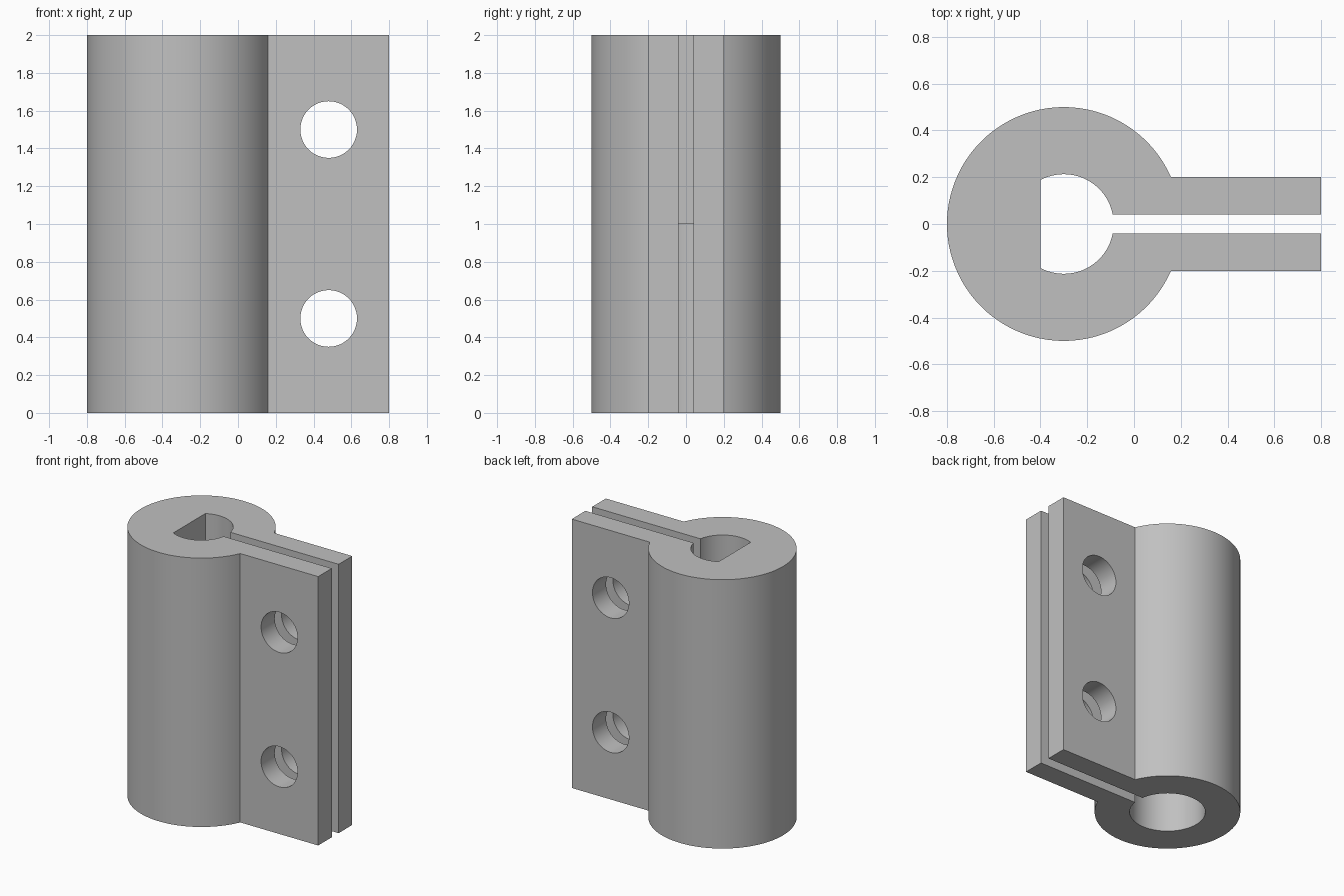
import bpy, bmesh
from math import asin, pi, cos, sin, radians

default = bpy.data.objects.get("Cube")
if default:
    bpy.data.objects.remove(default, do_unlink=True)

AXIS_X, HEIGHT, END_X = -0.3, 2.0, 0.8
BARREL_R, EAR_Y, SLOT_Y = 0.5, 0.2, 0.04
UPPER_R, LOWER_R, FLAT_X = 0.213, 0.26, -0.4
HOLE_X, HOLE_R = 0.48, 0.15

grey = bpy.data.materials.new("plain grey")
grey.use_nodes = True
colour = (0.53, 0.53, 0.53, 1)
grey.diffuse_color = colour
grey.node_tree.nodes["Principled BSDF"].inputs["Base Color"].default_value = colour


def arc(radius, start, end, steps):
    """Points of an arc about the barrel axis."""
    angles = [start + (end - start) * i / steps for i in range(steps + 1)]
    return [(AXIS_X + radius * cos(a), radius * sin(a)) for a in angles]


def prism(name, outline, z0, z1):
    """Closed outline extruded from z0 to z1."""
    bm = bmesh.new()
    base = bm.faces.new([bm.verts.new((x, y, z0)) for x, y in outline])
    top = bmesh.ops.extrude_face_region(bm, geom=[base])["geom"]
    bmesh.ops.translate(bm, vec=(0, 0, z1 - z0),
                        verts=[v for v in top if isinstance(v, bmesh.types.BMVert)])
    bmesh.ops.recalc_face_normals(bm, faces=bm.faces)
    mesh = bpy.data.meshes.new(name)
    bm.to_mesh(mesh)
    bm.free()
    obj = bpy.data.objects.new(name, mesh)
    bpy.context.collection.objects.link(obj)
    mesh.materials.append(grey)
    return obj


# Barrel and clamping ears as one outline
join = asin(EAR_Y / BARREL_R)
outline = arc(BARREL_R, join, 2 * pi - join, 96) + [(END_X, -EAR_Y), (END_X, EAR_Y)]
clamp = prism("split_clamp_body", outline, 0, HEIGHT)

# Slot between the ears
slot = prism("slot_cutter", [(AXIS_X, -SLOT_Y), (1, -SLOT_Y), (1, SLOT_Y), (AXIS_X, SLOT_Y)],
             -0.1, HEIGHT + 0.1)

# Round lower bore, and upper bore with a flat side
lower = prism("lower_bore_cutter", arc(LOWER_R, 0, 2 * pi, 64)[:-1], -0.1, HEIGHT / 2)
flat = pi - math_angle if (math_angle := 0) else pi / 2 + asin((AXIS_X - FLAT_X) / UPPER_R)
upper = prism("upper_bore_cutter", arc(UPPER_R, -flat, flat, 56), HEIGHT / 2 - 0.1, HEIGHT + 0.1)
cutters = [slot, lower, upper]

# Bolt holes through both ears
for z in (0.5, 1.5):
    bpy.ops.mesh.primitive_cylinder_add(vertices=48, radius=HOLE_R, depth=1,
                                        location=(HOLE_X, 0, z), rotation=(radians(90), 0, 0))
    hole = bpy.context.object
    hole.name = "bolt_hole_cutter"
    hole.data.materials.append(grey)
    cutters.append(hole)

bpy.ops.object.select_all(action="DESELECT")
clamp.select_set(True)
bpy.context.view_layer.objects.active = clamp
for cutter in cutters:
    cutter.hide_render = True
    cut = clamp.modifiers.new(cutter.name, "BOOLEAN")
    cut.operation, cut.solver, cut.object = "DIFFERENCE", "EXACT", cutter
    bpy.ops.object.modifier_apply(modifier=cut.name)
for cutter in cutters:
    bpy.data.objects.remove(cutter, do_unlink=True)

bpy.ops.object.shade_smooth_by_angle(angle=radians(25))
